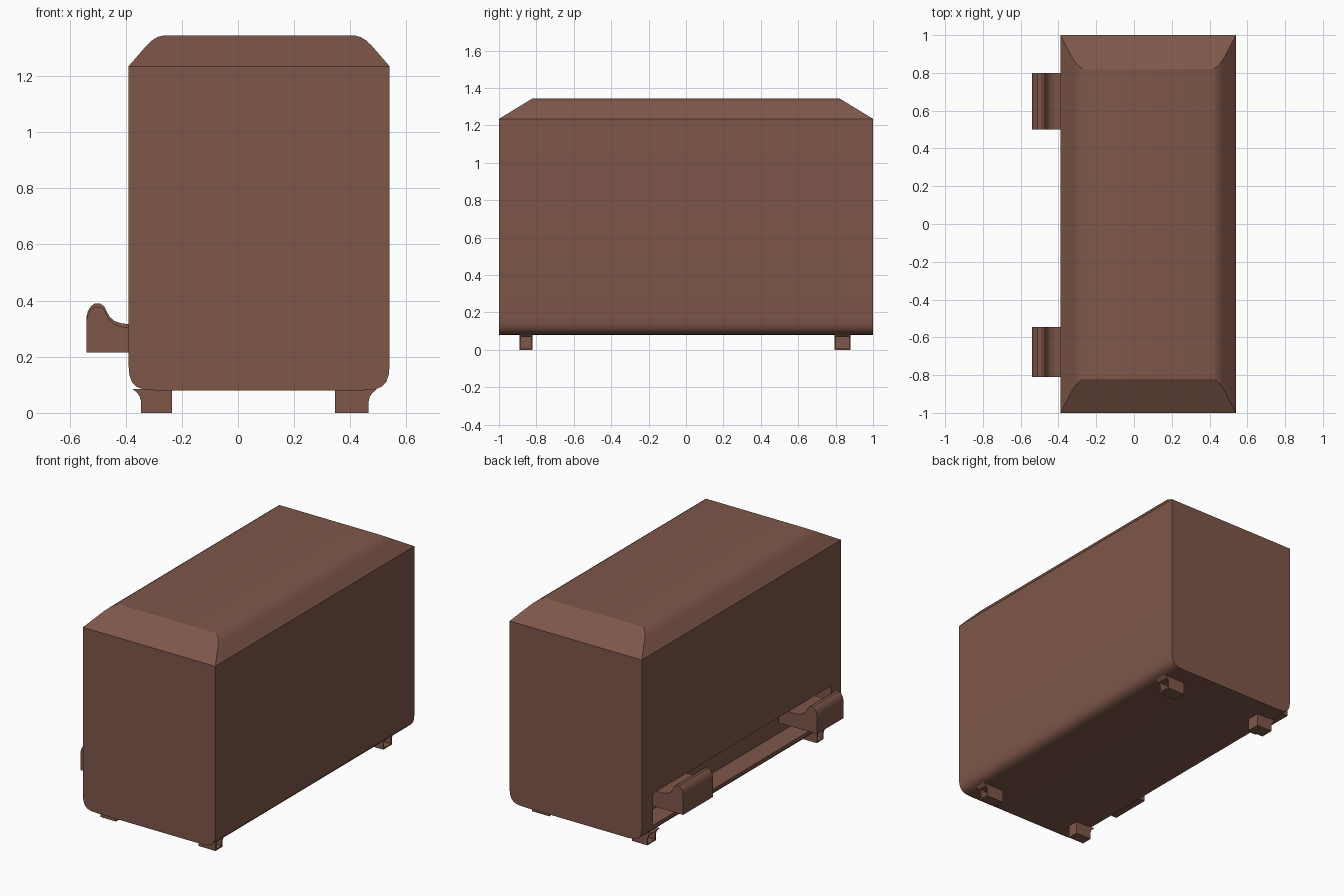
import bpy, bmesh
from mathutils import Vector

if "Cube" in bpy.data.objects:
    bpy.data.objects.remove(bpy.data.objects["Cube"], do_unlink=True)

brown = bpy.data.materials.new("warm brown")
brown.use_nodes = True
colour = (0.21, 0.095, 0.068, 1)
brown.diffuse_color = colour
brown.node_tree.nodes["Principled BSDF"].inputs["Base Color"].default_value = colour


def finish(bm, name):
    bmesh.ops.recalc_face_normals(bm, faces=bm.faces)
    mesh = bpy.data.meshes.new(name)
    bm.to_mesh(mesh)
    bm.free()
    mesh.materials.append(brown)
    obj = bpy.data.objects.new(name, mesh)
    bpy.context.collection.objects.link(obj)
    return obj


def extrude_profile(profile, y0, y1):
    """Solid made by sweeping an x-z outline along y."""
    bm = bmesh.new()
    face = bm.faces.new([bm.verts.new((x, y0, z)) for x, z in profile])
    out = bmesh.ops.extrude_face_region(bm, geom=[face])
    moved = [v for v in out["geom"] if isinstance(v, bmesh.types.BMVert)]
    bmesh.ops.translate(bm, vec=(0, y1 - y0, 0), verts=moved)
    return bm


def box(name, lo, hi):
    outline = [(lo[0], lo[2]), (hi[0], lo[2]), (hi[0], hi[2]), (lo[0], hi[2])]
    return finish(extrude_profile(outline, lo[1], hi[1]), name)


def smooth(obj, angle=0.5):
    bpy.ops.object.select_all(action="DESELECT")
    obj.select_set(True)
    bpy.context.view_layer.objects.active = obj
    bpy.ops.object.shade_smooth_by_angle(angle=angle)


def bake_cut(obj, cutter):
    mod = obj.modifiers.new("cut", "BOOLEAN")
    mod.operation, mod.object, mod.solver = "DIFFERENCE", cutter, "EXACT"
    bpy.context.view_layer.objects.active = obj
    bpy.ops.object.modifier_apply(modifier=mod.name)
    bpy.data.objects.remove(cutter, do_unlink=True)


# Body: half outline as (half width, height), mirrored about the body's middle
MID = 0.075
half = [(0.365, 0.08), (0.41, 0.083), (0.437, 0.093), (0.453, 0.11), (0.462, 0.135),
        (0.465, 0.17), (0.465, 1.235), (0.40, 1.31), (0.38, 1.328), (0.362, 1.339),
        (0.34, 1.345)]
outline = [(MID + x, z) for x, z in half] + [(MID - x, z) for x, z in reversed(half)]
bm = extrude_profile(outline, -1, 1)

# Sloped roof ends
for s in (-1, 1):
    bmesh.ops.bisect_plane(bm, geom=bm.verts[:] + bm.edges[:] + bm.faces[:],
                           plane_co=(0, s, 1.235), plane_no=Vector((0, s * 0.11, 0.18)),
                           clear_outer=True)
    bmesh.ops.holes_fill(bm, edges=[e for e in bm.edges if e.is_boundary], sides=0)
body = finish(bm, "body")

# Long slot low in the side wall
bake_cut(body, box("slot_cutter", (-0.6, -0.9, 0.14), (-0.26, 0.89, 0.345)))
smooth(body)

# Hooks reaching out through the slot
hook = [(-0.27, 0.215), (-0.54, 0.215), (-0.54, 0.34), (-0.535, 0.362), (-0.524, 0.38),
        (-0.51, 0.39), (-0.492, 0.39), (-0.477, 0.38), (-0.468, 0.362), (-0.457, 0.342),
        (-0.44, 0.327), (-0.415, 0.319), (-0.39, 0.316), (-0.27, 0.316)]
for name, y0, y1, drop in (("front_hook", -0.81, -0.545, 0.012), ("back_hook", 0.5, 0.8, 0)):
    shape = [(x, z - drop if z > 0.3 else z) for x, z in hook]
    smooth(finish(extrude_profile(shape, y0, y1), name))

# Hollow feet, flared where the outer side meets the body
WALL = 0.008
for side, x_in, x_out in (("right", -0.235, -0.345), ("left", 0.345, 0.465)):
    s = 1 if x_out > x_in else -1
    foot = [(x_in, 0), (x_out, 0), (x_out, 0.04), (x_out + s * 0.005, 0.058),
            (x_out + s * 0.014, 0.071), (x_out + s * 0.03, 0.085), (x_in, 0.085)]
    for end, y0, y1 in (("front", -0.89, -0.82), ("back", 0.795, 0.88)):
        obj = finish(extrude_profile(foot, y0, y1), f"{end}_{side}_foot")
        xs = sorted((x_in + s * 0.02, x_out + s * 0.1))
        bake_cut(obj, box("foot_cutter", (xs[0], y0 + WALL, WALL), (xs[1], y1 - WALL, 0.068)))
        smooth(obj)
